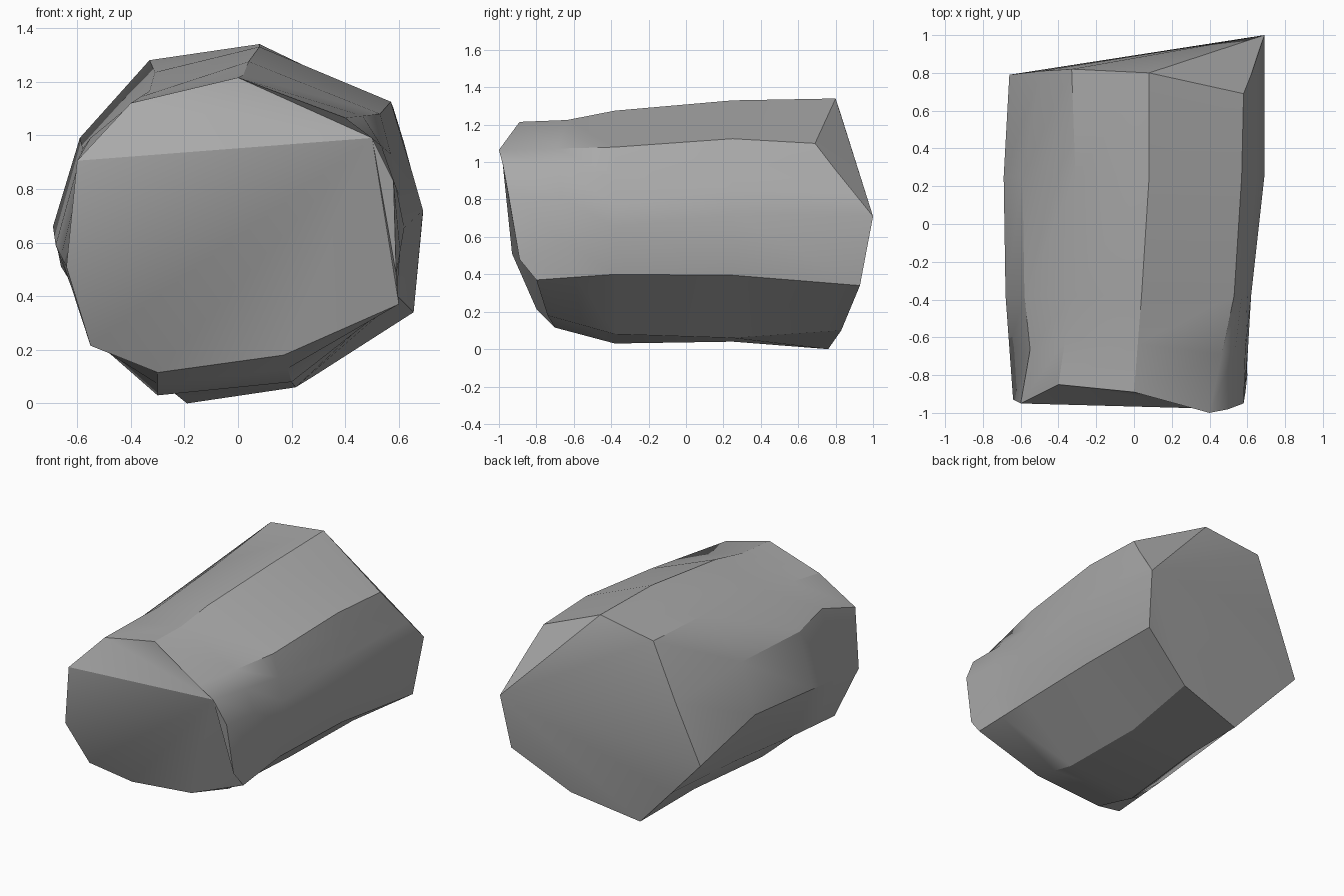
import bpy
import bmesh
import math
from mathutils import Vector

# Remove the default cube only
default_cube = bpy.data.objects.get("Cube")
if default_cube:
    bpy.data.objects.remove(default_cube, do_unlink=True)


def make_material(name, grey):
    material = bpy.data.materials.new(name)
    material.use_nodes = True
    colour = (grey, grey, grey, 1)
    material.diffuse_color = colour
    material.node_tree.nodes["Principled BSDF"].inputs["Base Color"].default_value = colour
    return material


def flat_section(y, outline):
    """Turn an x, z outline into a ring standing at one depth."""
    return [Vector((x, y, z)) for x, z in outline]


def blend_rings(first, second, factor):
    return [a.lerp(b, factor) for a, b in zip(first, second)]


def bridge_rings(bm, first, second):
    """Join two rings with a band of quads."""
    count = len(first)
    for i in range(count):
        j = (i + 1) % count
        bm.faces.new((first[i], first[j], second[j], second[i]))


def fan_cap(bm, ring, pivot):
    """Close a ring with triangles that all meet in one corner."""
    turned = ring[pivot:] + ring[:pivot]
    for a, b in zip(turned[1:], turned[2:]):
        bm.faces.new((turned[0], a, b))


# Corner order: crown, then clockwise down the left side and up the right side
CROWN = 0
FRONT_PIVOT = 2
BACK_PIVOT = 4
RIGHT_SHOULDER = 10

# Broken front end, with uneven depth
front_end = [Vector(p) for p in (
    (0, -.89, 1.215), (.4, -1, 1.065), (.5, -.98, .99), (.58, -.95, .83),
    (.59, -.89, .48), (.6, -.8, .37), (.17, -.74, .18), (-.3, -.7, .115),
    (-.55, -.8, .215), (-.64, -.93, .51), (-.6, -.95, .905), (-.4, -.85, 1.12))]

# Two upright sections through the body
front_body = flat_section(-.38, (
    (.04, 1.275), (.53, 1.08), (.57, .93), (.6, .78), (.62, .655), (.58, .4),
    (.2, .08), (-.3, .03), (-.54, .24), (-.68, .59), (-.58, .95), (-.33, 1.165)))
back_body = flat_section(.25, (
    (.08, 1.33), (.57, 1.125), (.61, .99), (.65, .86), (.69, .72), (.6, .395),
    (.215, .06), (-.24, .04), (-.53, .3), (-.69, .66), (-.59, .99), (-.31, 1.235)))

# Slanted back end
back_end = [Vector(p) for p in (
    (.08, .8, 1.34), (.58, .69, 1.1), (.62, .79, .97), (.65, .9, .84),
    (.69, 1, .71), (.655, .93, .34), (.28, .83, .1), (-.19, .76, 0),
    (-.43, .77, .26), (-.66, .79, .51), (-.49, .81, .9), (-.33, .82, 1.28))]

# Neck behind the front end, pinched at the right shoulder and the crown
neck = blend_rings(front_end, front_body, .5)
neck[RIGHT_SHOULDER].x = -.55
neck[RIGHT_SHOULDER].z = .99
neck[CROWN].z = 1.225

# Boulder: loft the sections and close both ends
bm = bmesh.new()
rings = []
for section in (front_end, neck, front_body, back_body, back_end):
    rings.append([bm.verts.new(point) for point in section])
for first, second in zip(rings, rings[1:]):
    bridge_rings(bm, first, second)
fan_cap(bm, rings[0], FRONT_PIVOT)
fan_cap(bm, rings[-1], BACK_PIVOT)
bmesh.ops.recalc_face_normals(bm, faces=bm.faces)

mesh = bpy.data.meshes.new("boulder")
bm.to_mesh(mesh)
bm.free()
boulder = bpy.data.objects.new("boulder", mesh)
bpy.context.collection.objects.link(boulder)
mesh.materials.append(make_material("stone grey", .4))

# Soft shading on gentle bends, crisp edges elsewhere
bpy.context.view_layer.objects.active = boulder
boulder.select_set(True)
bpy.ops.object.shade_smooth_by_angle(angle=math.radians(30))
